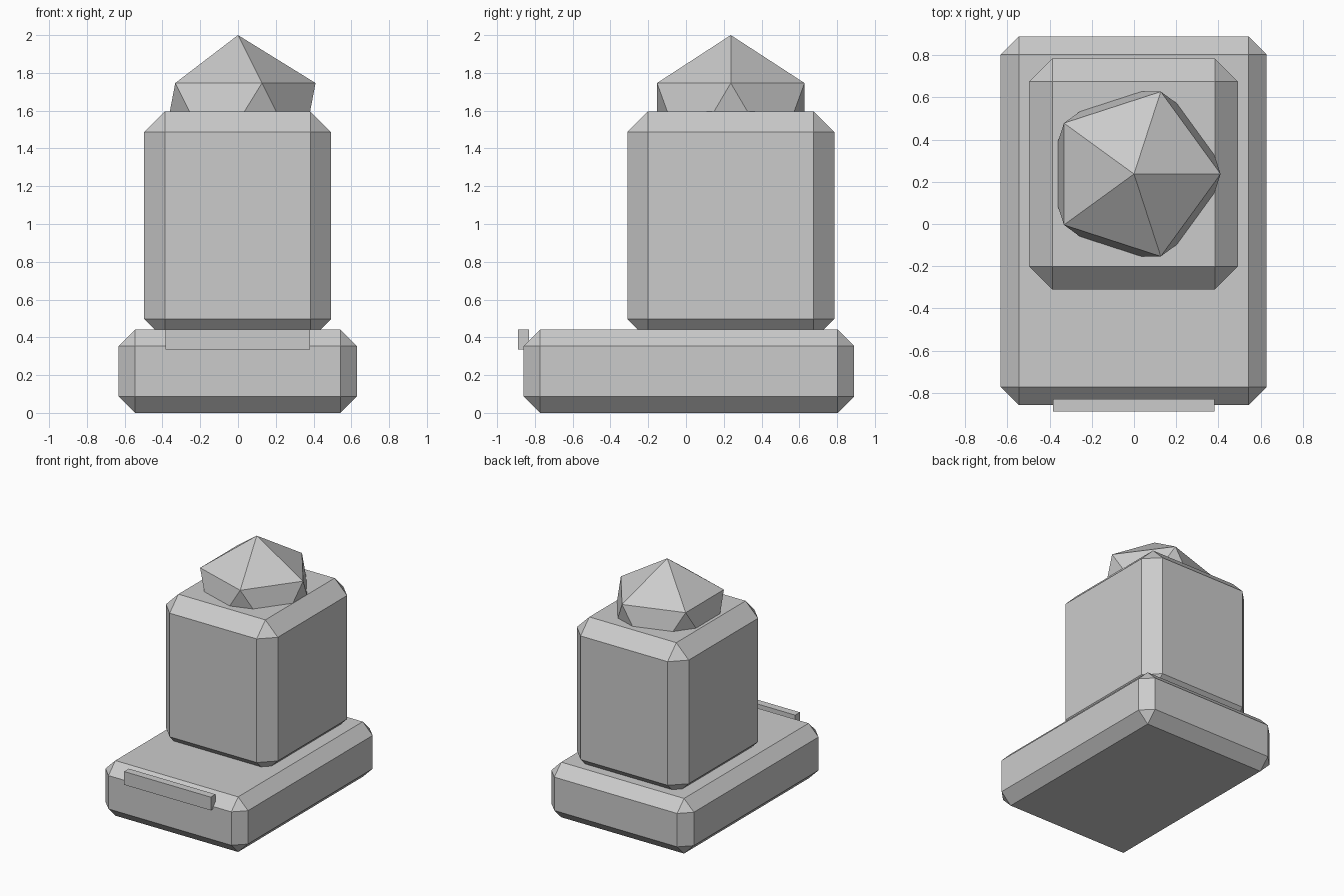
import bpy

if "Cube" in bpy.data.objects:
    bpy.data.objects.remove(bpy.data.objects["Cube"])


def box(name, x, y, z, bevel=0.0):
    """Box spanning the (min, max) ranges, with optional flat chamfer."""
    spans = (x, y, z)
    bpy.ops.mesh.primitive_cube_add(size=1, location=[(a + b) / 2 for a, b in spans])
    ob = bpy.context.object
    ob.name = name
    ob.scale = [b - a for a, b in spans]
    bpy.ops.object.transform_apply(location=False, rotation=False, scale=True)
    if bevel:
        mod = ob.modifiers.new("chamfer", 'BEVEL')
        mod.width = bevel
        mod.segments = 1
        mod.limit_method = 'NONE'
    return ob


# Chamfered base slab
box("base", (-0.632, 0.629), (-0.859, 0.89), (0, 0.441), 0.087)

# Chamfered pedestal block, sunk slightly into the base
box("pedestal", (-0.497, 0.493), (-0.311, 0.785), (0.387, 1.596), 0.11)

# Thin plate at the front edge of the base
box("front_plate", (-0.385, 0.382), (-0.89, -0.83), (0.335, 0.441))

# Faceted ball half-sunk into the pedestal top
bpy.ops.mesh.primitive_ico_sphere_add(subdivisions=1, radius=0.459, location=(0, 0.237, 1.541))
bpy.context.object.name = "top_ball"
